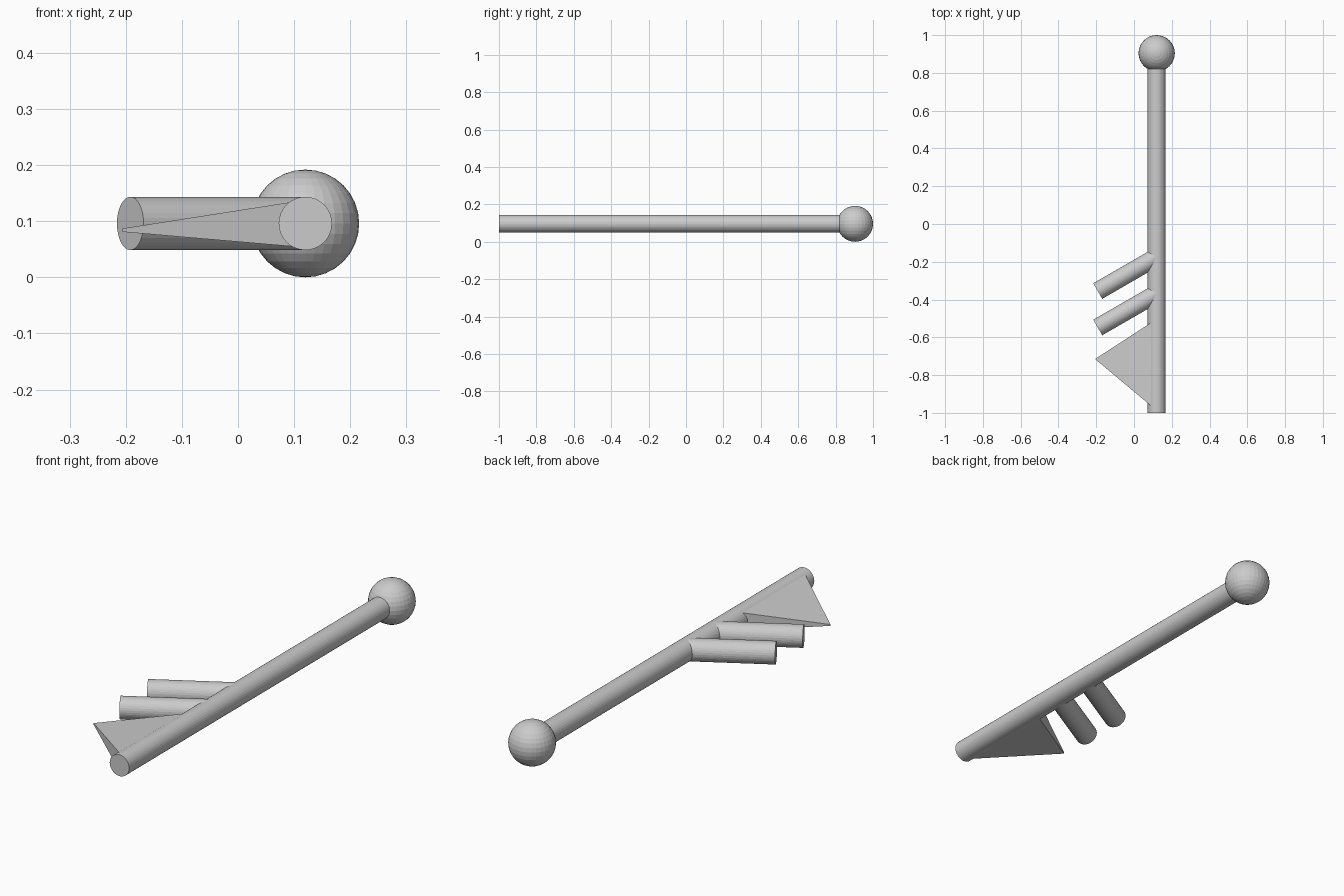
import bpy, bmesh
from mathutils import Vector

if "Cube" in bpy.data.objects:
    bpy.data.objects.remove(bpy.data.objects["Cube"])

AX, AZ, R = 0.12, 0.096, 0.0475   # shaft axis and rod radius


def rod(name, start, end):
    a, b = Vector(start), Vector(end)
    d = b - a
    bpy.ops.mesh.primitive_cylinder_add(vertices=32, radius=R, depth=d.length,
                                        location=(a + b) / 2,
                                        rotation=d.to_track_quat('Z', 'Y').to_euler())
    bpy.context.object.name = name


# Long shaft and ball handle
rod("shaft", (AX, -1, AZ), (AX, 0.88, AZ))
bpy.ops.mesh.primitive_uv_sphere_add(segments=32, ring_count=16, radius=0.096,
                                     location=(AX, 0.904, AZ))
bpy.context.object.name = "ball_handle"

# Two slanted teeth
for i, y in enumerate((-0.355, -0.548)):
    rod(f"tooth_{i + 1}", (AX, y + 0.18, AZ), (-0.192, y, AZ))

# Triangular blade, thinning towards its tip
outline = [(AX, -0.503), (-0.206, -0.715), (AX, -0.988)]
tops = (0.138, 0.087, 0.138)
bottoms = (0.053, 0.081, 0.053)
bm = bmesh.new()
top = [bm.verts.new((x, y, z)) for (x, y), z in zip(outline, tops)]
bot = [bm.verts.new((x, y, z)) for (x, y), z in zip(outline, bottoms)]
bm.faces.new(top)
bm.faces.new(bot[::-1])
for i in range(3):
    j = (i + 1) % 3
    bm.faces.new((top[j], top[i], bot[i], bot[j]))
bmesh.ops.recalc_face_normals(bm, faces=bm.faces)
mesh = bpy.data.meshes.new("blade")
bm.to_mesh(mesh)
bm.free()
bpy.context.collection.objects.link(bpy.data.objects.new("blade", mesh))
